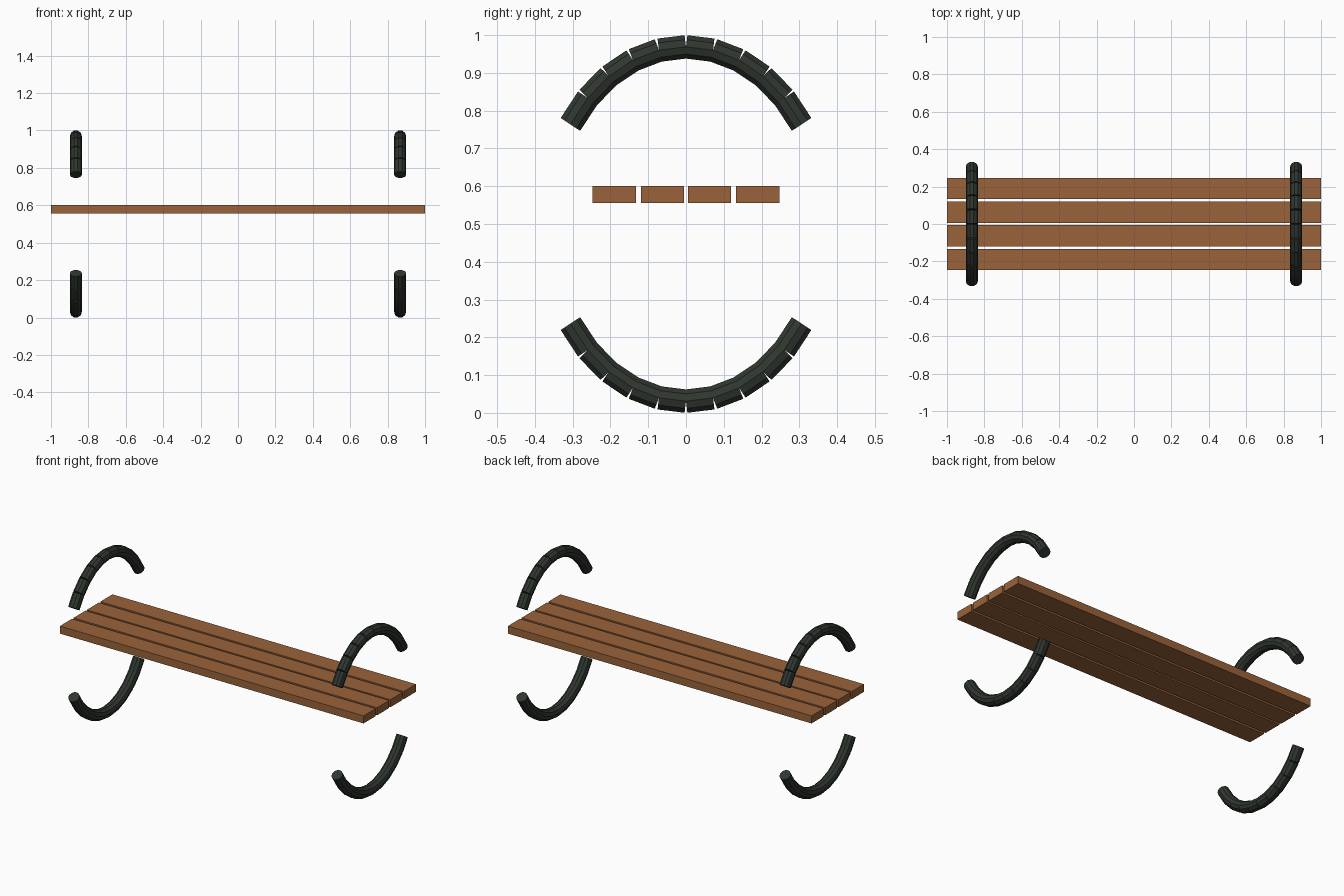
import bpy, bmesh, math
from mathutils import Matrix, Vector

default = bpy.data.objects.get("Cube")
if default:
    bpy.data.objects.remove(default, do_unlink=True)


def material(name, color):
    mat = bpy.data.materials.new(name)
    mat.use_nodes = True
    mat.diffuse_color = (*color, 1)
    mat.node_tree.nodes["Principled BSDF"].inputs["Base Color"].default_value = (*color, 1)
    return mat


WOOD = material("brown_wood", (0.32, 0.125, 0.043))
IRON = material("dark_green_iron", (0.029, 0.037, 0.029))


def add_object(name, bm, mat):
    mesh = bpy.data.meshes.new(name)
    bm.to_mesh(mesh)
    bm.free()
    mesh.materials.append(mat)
    obj = bpy.data.objects.new(name, mesh)
    bpy.context.collection.objects.link(obj)
    return obj


# Seat: four long planks with narrow gaps
PLANK = Vector((2.0, 0.114, 0.045))
for i, y in enumerate((-0.19, -0.0625, 0.0625, 0.19)):
    bm = bmesh.new()
    bmesh.ops.create_cube(bm, size=1, matrix=Matrix.Translation((0, y, 0.578)) @ Matrix.Diagonal((*PLANK, 1)))
    add_object(f"seat_plank_{i + 1}", bm, WOOD)

# Arcs: straight ten-sided rods laid end to end along an upright ellipse
RADIUS = 0.0325
HALF_Y, HALF_Z = 0.37, 0.469
STEPS = 5
SPREAD = math.radians(55.8)


def arc(name, x, side):
    points = []
    for k in range(-STEPS, STEPS + 1):
        t = SPREAD * k / STEPS
        points.append(Vector((x, HALF_Y * math.sin(t), 0.5 + side * HALF_Z * math.cos(t))))
    bm = bmesh.new()
    for a, b in zip(points, points[1:]):
        d = b - a
        place = (Matrix.Translation((a + b) / 2)
                 @ Matrix.Rotation(math.atan2(-d.y, d.z), 4, 'X')
                 @ Matrix.Rotation(math.pi / 2, 4, 'Z'))
        bmesh.ops.create_cone(bm, cap_ends=True, segments=10, radius1=RADIUS,
                              radius2=RADIUS, depth=d.length, matrix=place)
    add_object(name, bm, IRON)


for label, x in (("left", 0.867), ("right", -0.867)):
    arc(f"{label}_armrest_arc", x, 1)
    arc(f"{label}_leg_arc", x, -1)
